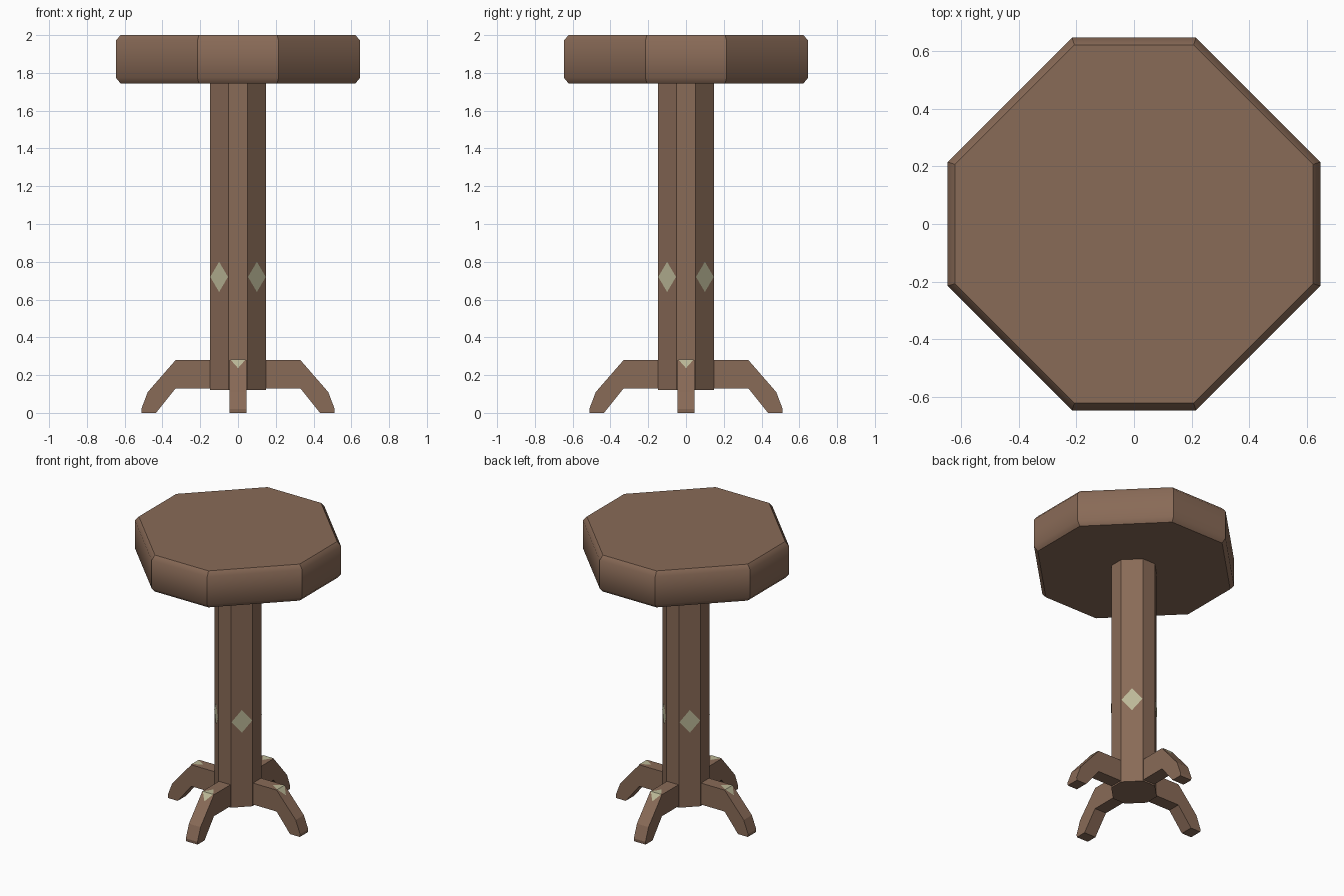
import bpy, math
from mathutils import Matrix, Vector

if "Cube" in bpy.data.objects:
    bpy.data.objects.remove(bpy.data.objects["Cube"])


def material(name, rgb):
    m = bpy.data.materials.new(name)
    m.diffuse_color = (*rgb, 1)
    m.use_nodes = True
    m.node_tree.nodes["Principled BSDF"].inputs["Base Color"].default_value = m.diffuse_color
    return m


wood = material("wood", (0.25, 0.145, 0.095))
inlay = material("inlay", (0.50, 0.48, 0.31))


def make(name, verts, faces, mat):
    me = bpy.data.meshes.new(name)
    me.from_pydata(verts, [], faces)
    me.materials.append(mat)
    ob = bpy.data.objects.new(name, me)
    bpy.context.collection.objects.link(ob)
    return ob


def octagon(a, h, z):
    # square of half-size a with clipped corners, h = half flat length
    pts = [(a, -h), (a, h), (h, a), (-h, a), (-a, h), (-a, -h), (-h, -a), (h, -a)]
    return [(x, y, z) for x, y in pts]


def stack(name, rings, mat):
    n, r = 8, len(rings)
    verts = [v for ring in rings for v in ring]
    faces = [tuple(reversed(range(n))), tuple(range((r - 1) * n, r * n))]
    faces += [(k * n + i, k * n + (i + 1) % n, (k + 1) * n + (i + 1) % n, (k + 1) * n + i)
              for k in range(r - 1) for i in range(n)]
    return make(name, verts, faces, mat)


# Seat: clipped square with softened rims, sharp corners
A, H = 0.647, 0.215
seat = stack("seat", [octagon(A - 0.025, H - 0.008, 1.745), octagon(A, H, 1.775),
                      octagon(A, H, 1.97), octagon(A - 0.025, H - 0.008, 2.0)], wood)
seat.data.polygons.foreach_set("use_smooth", [True] * len(seat.data.polygons))
for e in seat.data.edges:
    zs = [seat.data.vertices[i].co.z for i in e.vertices]
    e.use_edge_sharp = abs(zs[0] - zs[1]) > 1e-4 or zs[0] < 1.75 or zs[0] > 1.99

# Column
stack("column", [octagon(0.147, 0.049, 0.12), octagon(0.147, 0.049, 1.75)], wood)

# Legs with folded inlays, and column inlays, repeated four times
profile = [(0.10, 0.13), (0.33, 0.13), (0.43, 0.005), (0.435, 0.0), (0.51, 0.0),
           (0.512, 0.02), (0.478, 0.11), (0.33, 0.28), (0.10, 0.28)]
W, e = 0.045, 0.002
for k, side in enumerate(("right", "back", "left", "front")):
    turn = Matrix.Rotation(k * math.pi / 2, 4, 'Z')
    n = len(profile)
    verts = [(x, y, z) for y in (-W, W) for x, z in profile]
    faces = [tuple(range(n)), tuple(reversed(range(n, 2 * n)))]
    faces += [(i, i + n, (i + 1) % n + n, (i + 1) % n) for i in range(n)]
    make(side + "_leg", verts, faces, wood).data.transform(turn)

    fold = [(0.27, 0, 0.28 + e), (0.33 + e, -0.04, 0.28 + e),
            (0.33 + e, 0.04, 0.28 + e), (0.369 + e, 0, 0.235 + e)]
    make(side + "_leg_inlay", fold, [(0, 1, 2), (1, 3, 2)], inlay).data.transform(turn)

    c = Vector((0.098 + e, 0.098 + e, 0.72))
    t, u = Vector((-0.047, 0.047, 0)), Vector((0, 0, 0.08))
    make(side + "_column_inlay", [c - t, c + u, c + t, c - u],
         [(0, 3, 2, 1)], inlay).data.transform(turn)
